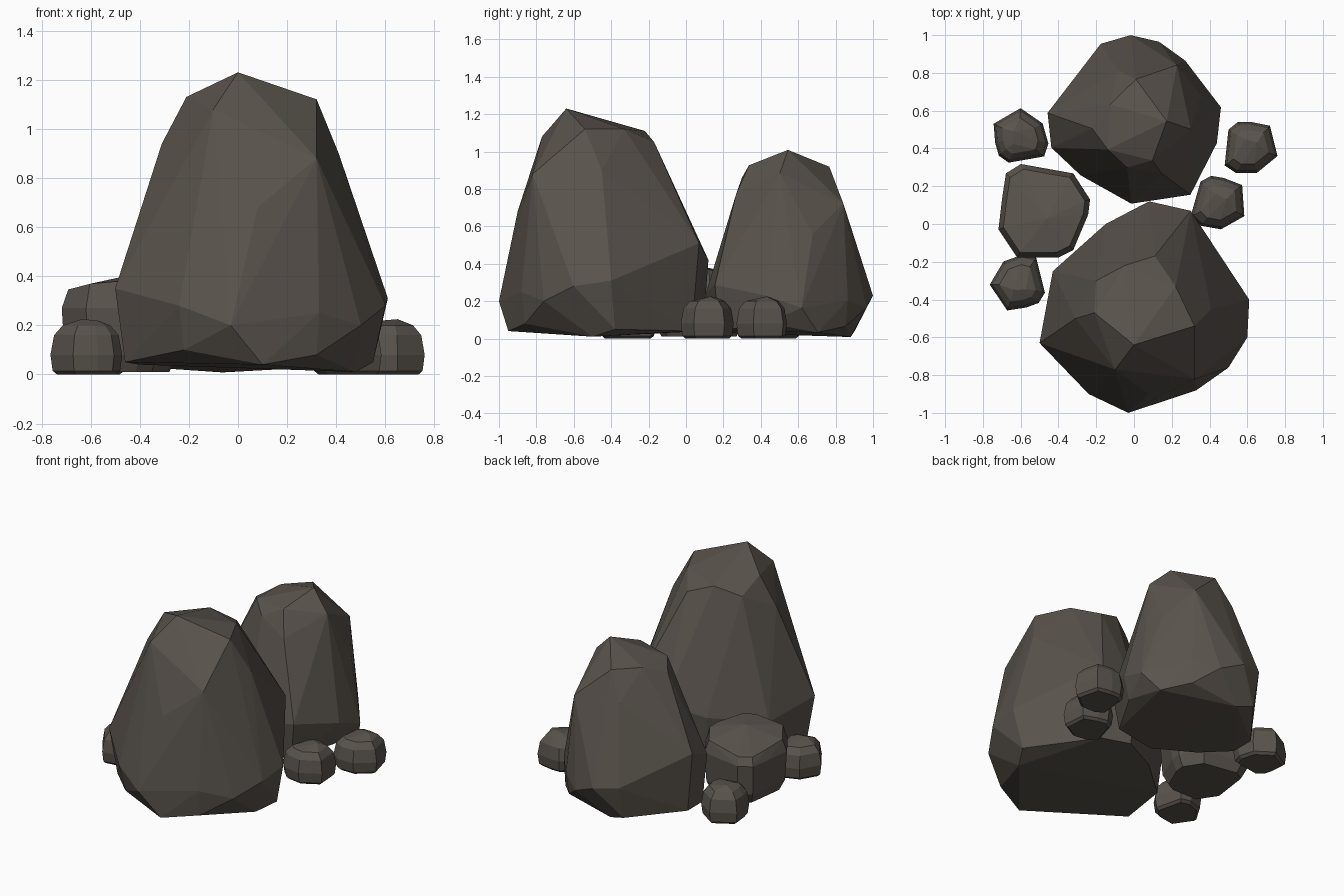
import bpy, bmesh, math
from mathutils import Matrix, Vector

old = bpy.data.objects.get("Cube")
if old:
    bpy.data.objects.remove(old, do_unlink=True)

# One dark stone colour
stone = bpy.data.materials.new("dark_stone")
stone.use_nodes = True
colour = (0.1, 0.086, 0.072, 1.0)
stone.diffuse_color = colour
bsdf = stone.node_tree.nodes["Principled BSDF"]
bsdf.inputs["Base Color"].default_value = colour
bsdf.inputs["Roughness"].default_value = 0.9


def rock(name, points, location, size=1, turn=0):
    """Faceted stone: the convex hull of its corner points."""
    bm = bmesh.new()
    for p in points:
        bm.verts.new(p)
    hull = bmesh.ops.convex_hull(bm, input=bm.verts[:])
    inside = {g for g in hull["geom_interior"] + hull["geom_unused"]
              if isinstance(g, bmesh.types.BMVert)}
    bmesh.ops.delete(bm, geom=list(inside), context="VERTS")
    bmesh.ops.dissolve_limit(bm, angle_limit=math.radians(3),
                             verts=bm.verts[:], edges=bm.edges[:])
    bm.transform(Matrix.Rotation(math.radians(turn), 4, "Z")
                 @ Matrix.Scale(size, 4))
    bmesh.ops.recalc_face_normals(bm, faces=bm.faces[:])
    mesh = bpy.data.meshes.new(name)
    bm.to_mesh(mesh)
    bm.free()
    mesh.materials.append(stone)
    obj = bpy.data.objects.new(name, mesh)
    obj.location = location
    bpy.context.collection.objects.link(obj)
    return obj


def layers(outline, rings):
    """Repeat a plan outline at several heights; ring = (height, size)."""
    return [(x * size, y * size, z) for z, size in rings for x, y in outline]


# Boulder: uneven foot, widest belt, tapering crown
centre = Vector((0.03, -0.44, 0))
foot = [(-0.46, -0.6, 0.05), (-0.22, -0.86, 0.1), (0.1, -0.95, 0.04),
        (0.32, -0.86, 0.08), (0.48, -0.5, 0.01), (0.55, -0.38, 0.05),
        (0.28, 0.03, 0.04), (0.1, 0.09, 0.04), (-0.14, -0.03, 0.04),
        (-0.4, -0.26, 0.04)]
belt = [(0.08, 0.12, 0.42), (0.3, 0.07, 0.51), (0.61, -0.4, 0.31),
        (0.6, -0.6, 0.28), (0.5, -0.76, 0.2), (0.33, -0.88, 0.25),
        (-0.03, -1, 0.2), (-0.24, -0.9, 0.28), (-0.5, -0.63, 0.35),
        (-0.43, -0.25, 0.3), (-0.15, 0, 0.35)]
crown = [(0.08, -0.9, 0.68), (0.32, -0.82, 0.88), (0.41, -0.45, 0.9),
         (-0.31, -0.5, 0.94), (0, -0.64, 1.23), (0.32, -0.54, 1.12),
         (0.22, -0.33, 1.12), (-0.05, -0.22, 1.11), (0.11, -0.17, 1.05),
         (-0.2, -0.3, 1.05), (-0.21, -0.47, 1.13), (-0.1, -0.77, 1.08)]
boulder = [Vector(p) - centre for p in foot + belt + crown]

rock("front_boulder", boulder, centre)
rock("back_boulder", boulder, (0.01, 0.515, 0), 0.82, 109)

# Medium stone leaning between the boulders
medium_outline = [(-0.12, 0.25), (0.16, 0.2), (0.25, 0.06), (0.24, -0.02),
                  (0.16, -0.21), (0.08, -0.25), (-0.14, -0.25),
                  (-0.24, -0.1), (-0.22, 0.07), (-0.2, 0.2)]
medium = layers(medium_outline, [(0.01, 0.8), (0.08, 0.94), (0.27, 0.99)])
medium += [(x * 0.88, y * 0.88, 0.355 + x * 0.08 - y * 0.1)
           for x, y in medium_outline]
medium += [(0.02, -0.04, 0.4)]
rock("medium_stone", medium, (-0.48, 0.07, 0))

# Pebbles share one shape, turned differently
pebble_outline = [(-0.13, 0.01), (-0.12, 0.09), (-0.07, 0.13), (0, 0.13),
                  (0.1, 0.11), (0.14, -0.05), (0.03, -0.14),
                  (-0.08, -0.14), (-0.14, -0.1)]
pebble = layers(pebble_outline,
                [(0, 0.82), (0.015, 0.94), (0.08, 1), (0.16, 0.9), (0.2, 0.66)])
pebble += [(0.03, 0.02, 0.225), (-0.03, 0.04, 0.22)]
for name, x, y, turn in [("left_back_pebble", 0.62, 0.41, 0),
                         ("left_inner_pebble", 0.455, 0.115, -10),
                         ("right_back_pebble", -0.61, 0.465, 106),
                         ("right_front_pebble", -0.615, -0.32, 200)]:
    rock(name, pebble, (x, y, 0), turn=turn)
